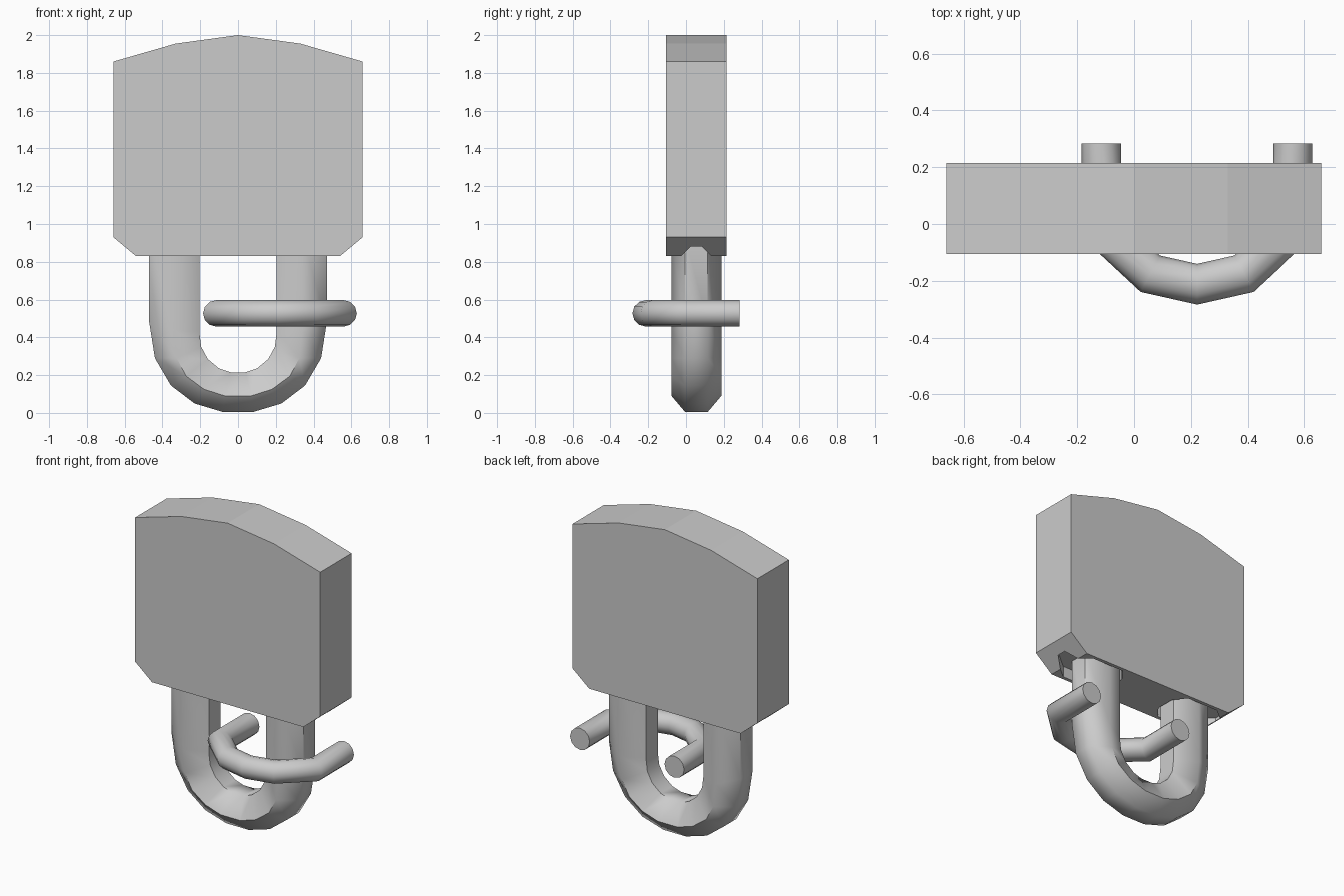
import bpy, bmesh, math
from mathutils import Vector

if "Cube" in bpy.data.objects:
    bpy.data.objects.remove(bpy.data.objects["Cube"])

grey = bpy.data.materials.new("plain grey")
grey.diffuse_color = (0.6, 0.6, 0.6, 1)
grey.use_nodes = True
grey.node_tree.nodes["Principled BSDF"].inputs["Base Color"].default_value = grey.diffuse_color
MID_Y = 0.055


def finish(name, bm, smooth=None):
    bmesh.ops.recalc_face_normals(bm, faces=bm.faces[:])
    me = bpy.data.meshes.new(name)
    bm.to_mesh(me)
    bm.free()
    me.materials.append(grey)
    ob = bpy.data.objects.new(name, me)
    bpy.context.collection.objects.link(ob)
    if smooth:
        bpy.ops.object.select_all(action='DESELECT')
        ob.select_set(True)
        bpy.context.view_layer.objects.active = ob
        bpy.ops.object.shade_smooth_by_angle(angle=math.radians(smooth))
    return ob


def loft(name, rings, smooth=None):
    """Skin a row of closed sections and cap both ends."""
    bm = bmesh.new()
    rows = [[bm.verts.new(p) for p in ring] for ring in rings]
    n = len(rows[0])
    for a, b in zip(rows, rows[1:]):
        for i in range(n):
            j = (i + 1) % n
            bm.faces.new((a[i], a[j], b[j], b[i]))
    bm.faces.new(rows[0])
    bm.faces.new(rows[-1])
    return finish(name, bm, smooth)


# Body: slab with arched top and chamfered lower corners
half = [(0.54, 0.83), (0.66, 0.93), (0.66, 1.86), (0.33, 1.955)]
outline = half + [(0, 2.0)] + [(-x, z) for x, z in reversed(half)]
body = loft("lock_body", [[(x, y, z) for x, z in outline] for y in (-0.105, 0.215)])

# Shallow sockets around the shackle legs, nicking the chamfers
socket = [(0.60, 0.03), (0.54, 0.08), (0.47, 0.138), (0.25, 0.138), (0.19, 0.06)]
for side in (-1, 1):
    loop = [(side * x, MID_Y + y) for x, y in socket]
    loop += [(side * x, MID_Y - y) for x, y in reversed(socket)]
    cutter = loft("socket_cutter", [[(x, y, z) for x, y in loop] for z in (0.7, 0.9)])
    cutter.hide_render = True
    cutter.hide_viewport = True
    cut = body.modifiers.new("socket", 'BOOLEAN')
    cut.operation = 'DIFFERENCE'
    cut.solver = 'EXACT'
    cut.object = cutter

# Shackle: six-sided section carried along outer, crest and inner rails
outer = [(0.47, 0.93), (0.47, 0.48), (0.44, 0.29), (0.355, 0.145), (0.23, 0.05), (0.08, 0.005)]
crest = [(0.34, 0.93), (0.34, 0.44), (0.325, 0.29), (0.275, 0.195), (0.18, 0.125), (0.07, 0.09)]
inner = [(0.205, 0.93), (0.205, 0.43), (0.195, 0.35), (0.16, 0.285), (0.10, 0.235), (0.04, 0.215)]


def section(o, c, i, s):
    pts = [(o, 0.06), (c, 0.132), (i, 0.06), (i, -0.06), (c, -0.132), (o, -0.06)]
    return [(s * p[0], MID_Y + y, p[1]) for p, y in pts]


rails = list(zip(outer, crest, inner))
loft("shackle", [section(*r, 1) for r in rails]
     + [section(*r, -1) for r in reversed(rails)], 60.5)

# Half ring: round tube hooked around one leg of the shackle
RING_X, RING_Z, TUBE = 0.222, 0.527, 0.07
side_path = [(0.337, 0.283), (0.337, -0.015), (0.165, -0.175)]
path = [Vector((RING_X - x, y, RING_Z)) for x, y in side_path]
path += [Vector((RING_X, -0.212, RING_Z))]
path += [Vector((RING_X + x, y, RING_Z)) for x, y in reversed(side_path)]
rings = []
for k, p in enumerate(path):
    d_in = (p - path[k - 1]).normalized() if k else None
    d_out = (path[k + 1] - p).normalized() if k < len(path) - 1 else None
    d_in, d_out = d_in or d_out, d_out or d_in
    t = (d_in + d_out).normalized()
    across = Vector((t.y, -t.x, 0)) / t.dot(d_in)   # mitred bends
    rings.append([p + TUBE * (math.cos(a) * across + math.sin(a) * Vector((0, 0, 1)))
                  for a in (math.tau * i / 12 for i in range(12))])
loft("half_ring", rings, 50)
